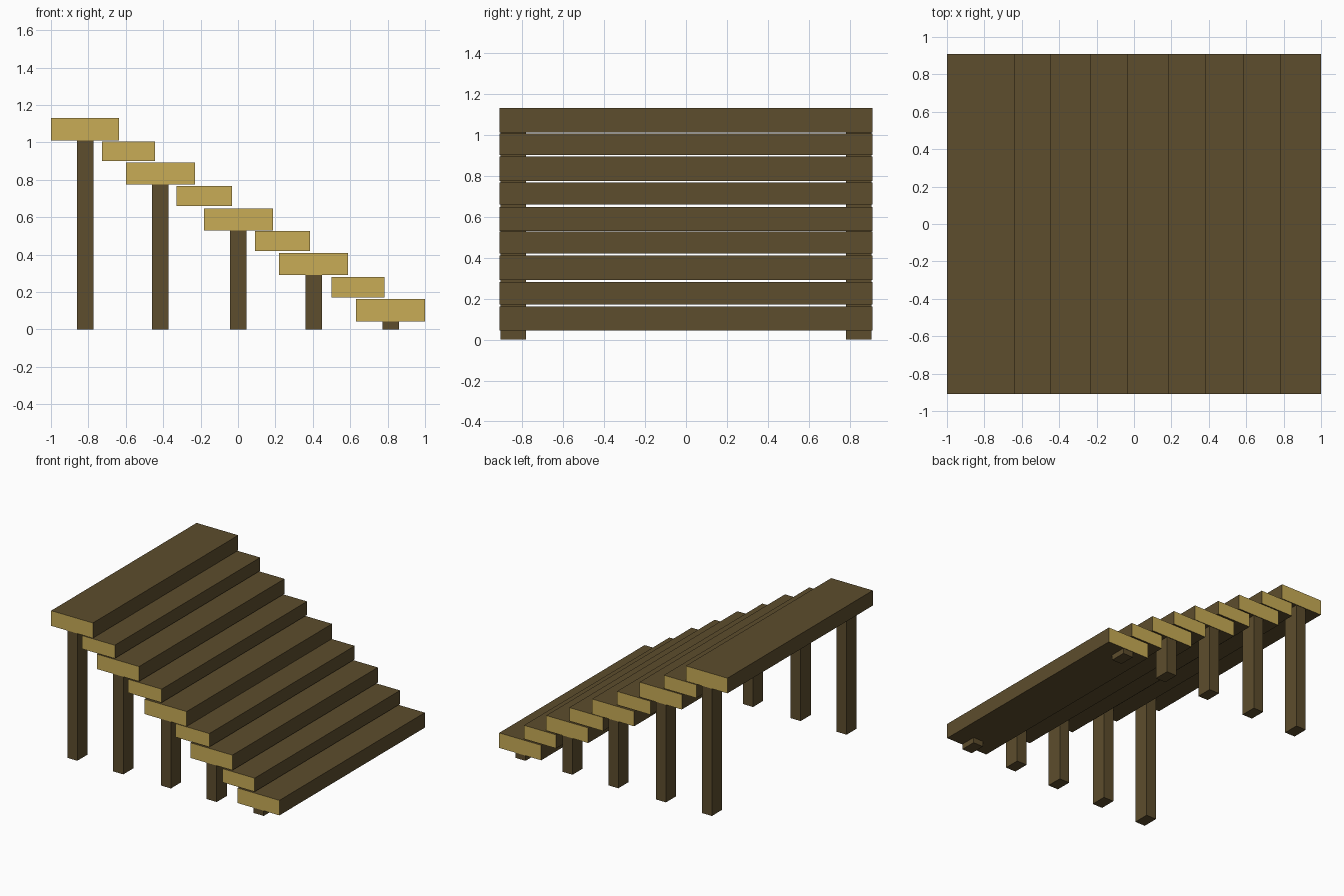
import bpy

old = bpy.data.objects.get("Cube")
if old:
    bpy.data.objects.remove(old, do_unlink=True)


def material(name, rgb):
    mat = bpy.data.materials.new(name)
    mat.use_nodes = True
    color = (*rgb, 1.0)
    mat.diffuse_color = color
    mat.node_tree.nodes["Principled BSDF"].inputs["Base Color"].default_value = color
    return mat


brown = material("dark brown wood", (0.109, 0.074, 0.026))
tan = material("light cut wood", (0.578, 0.413, 0.093))


def box(name, low, high):
    """Axis-aligned box between two corners."""
    bpy.ops.mesh.primitive_cube_add(size=1)
    obj = bpy.context.object
    obj.name = name
    for v in obj.data.vertices:
        v.co = [h if c > 0 else l for c, l, h in zip(v.co, low, high)]
    obj.data.materials.append(brown)
    return obj


HALF_LENGTH = 0.91
POST_X = 0.044     # half width of a post
POST_DEPTH = 0.13

# Treads from top to bottom: left x, right x, underside z, top z
treads = [
    (-1.0, -0.635, 1.01, 1.13),
    (-0.728, -0.443, 0.9, 1.005),
    (-0.6, -0.23, 0.775, 0.893),
    (-0.328, -0.032, 0.66, 0.767),
    (-0.182, 0.187, 0.53, 0.648),
    (0.09, 0.386, 0.42, 0.527),
    (0.22, 0.588, 0.29, 0.41),
    (0.501, 0.783, 0.172, 0.28),
    (0.632, 1.0, 0.043, 0.162),
]

for i, (x0, x1, z0, z1) in enumerate(treads):
    # Plank with pale cut ends
    tread = box(f"tread_{i + 1}", (x0, -HALF_LENGTH, z0), (x1, HALF_LENGTH, z1))
    tread.data.materials.append(tan)
    for face in tread.data.polygons:
        face.material_index = int(abs(face.normal.y) > 0.9)

    # Every second plank stands on a pair of posts
    if i % 2 == 0:
        x = (x0 + x1) / 2
        outer, inner = HALF_LENGTH - 0.004, HALF_LENGTH - POST_DEPTH
        box(f"front_post_{i // 2 + 1}", (x - POST_X, -outer, 0), (x + POST_X, -inner, z0))
        box(f"back_post_{i // 2 + 1}", (x - POST_X, inner, 0), (x + POST_X, outer, z0))
